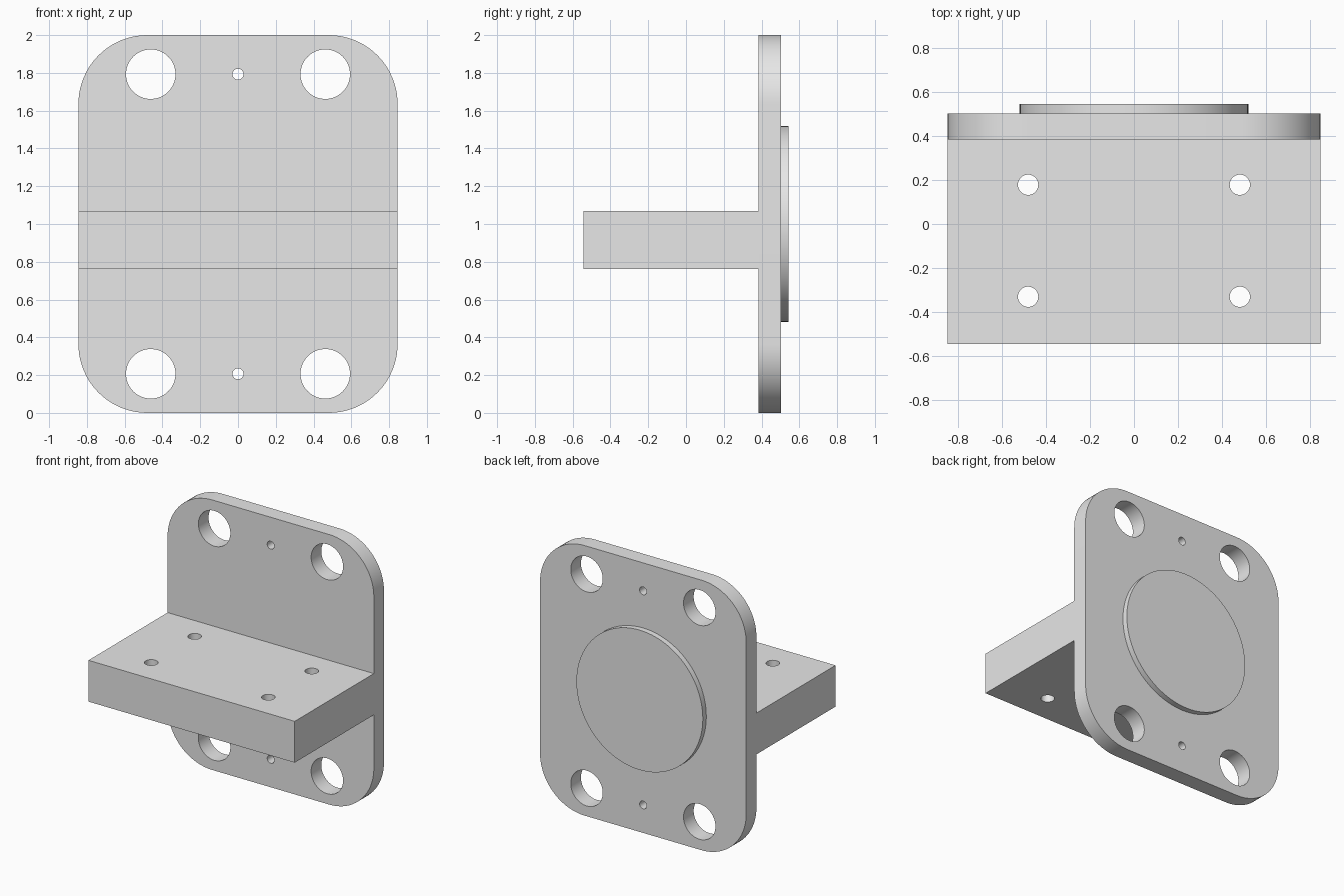
import bpy
import bmesh
from math import sin, cos, pi, radians
from mathutils import Vector

cube = bpy.data.objects.get("Cube")
if cube:
    bpy.data.objects.remove(cube, do_unlink=True)

# Single grey material
grey = bpy.data.materials.new("plain grey")
grey.use_nodes = True
GREY = (0.8, 0.8, 0.8, 1)
grey.diffuse_color = GREY
grey.node_tree.nodes["Principled BSDF"].inputs["Base Color"].default_value = GREY


def circle(u, v, r, n=64):
    return [(u + r * cos(2 * pi * i / n), v + r * sin(2 * pi * i / n)) for i in range(n)]


def rounded_rect(half_w, half_h, centre_v, r, steps=20):
    points = []
    for quarter, (su, sv) in enumerate([(1, 1), (-1, 1), (-1, -1), (1, -1)]):
        for i in range(steps + 1):
            a = (quarter + i / steps) * pi / 2
            points.append((su * (half_w - r) + r * cos(a),
                           centre_v + sv * (half_h - r) + r * sin(a)))
    return points


def extruded(name, loops, place, direction):
    """Fill an outline with holes, then extrude it into a solid."""
    bm = bmesh.new()
    for loop in loops:
        verts = [bm.verts.new(place(u, v)) for u, v in loop]
        for a, b in zip(verts, verts[1:] + verts[:1]):
            bm.edges.new((a, b))
    bmesh.ops.triangle_fill(bm, edges=bm.edges[:], use_beauty=True,
                            normal=Vector(direction).normalized())
    grown = bmesh.ops.extrude_face_region(bm, geom=bm.faces[:], use_keep_orig=True)
    moved = [g for g in grown["geom"] if isinstance(g, bmesh.types.BMVert)]
    bmesh.ops.translate(bm, verts=moved, vec=Vector(direction))
    bmesh.ops.recalc_face_normals(bm, faces=bm.faces[:])
    mesh = bpy.data.meshes.new(name)
    bm.to_mesh(mesh)
    bm.free()
    mesh.materials.append(grey)
    obj = bpy.data.objects.new(name, mesh)
    bpy.context.collection.objects.link(obj)
    bpy.ops.object.select_all(action="DESELECT")
    obj.select_set(True)
    bpy.context.view_layer.objects.active = obj
    bpy.ops.object.shade_smooth_by_angle(angle=radians(30))
    return obj


HALF_W = 0.845
PLATE_FRONT, PLATE_BACK, BACK, FRONT = 0.383, 0.502, 0.543, -0.543
SHELF_LOW, SHELF_HIGH = 0.762, 1.068

# Upright plate with four large corner holes and two pin holes
plate = [rounded_rect(HALF_W, 1, 1, 0.365)]
for z in (0.207, 1.793):
    plate += [circle(-0.462, z, 0.131), circle(0.462, z, 0.131), circle(0, z, 0.029, 32)]
extruded("mounting_plate", plate, lambda u, v: (u, PLATE_FRONT, v),
         (0, PLATE_BACK - PLATE_FRONT, 0))

# Horizontal shelf with four bolt holes
shelf = [[(-HALF_W, FRONT), (HALF_W, FRONT), (HALF_W, PLATE_FRONT), (-HALF_W, PLATE_FRONT)]]
shelf += [circle(x, y, 0.046, 40) for x in (-0.48, 0.48) for y in (-0.33, 0.178)]
extruded("shelf", shelf, lambda u, v: (u, v, SHELF_LOW), (0, 0, SHELF_HIGH - SHELF_LOW))

# Raised locating disc on the back
extruded("locating_disc", [circle(0, 1, 0.518, 96)], lambda u, v: (u, PLATE_BACK, v),
         (0, BACK - PLATE_BACK, 0))
